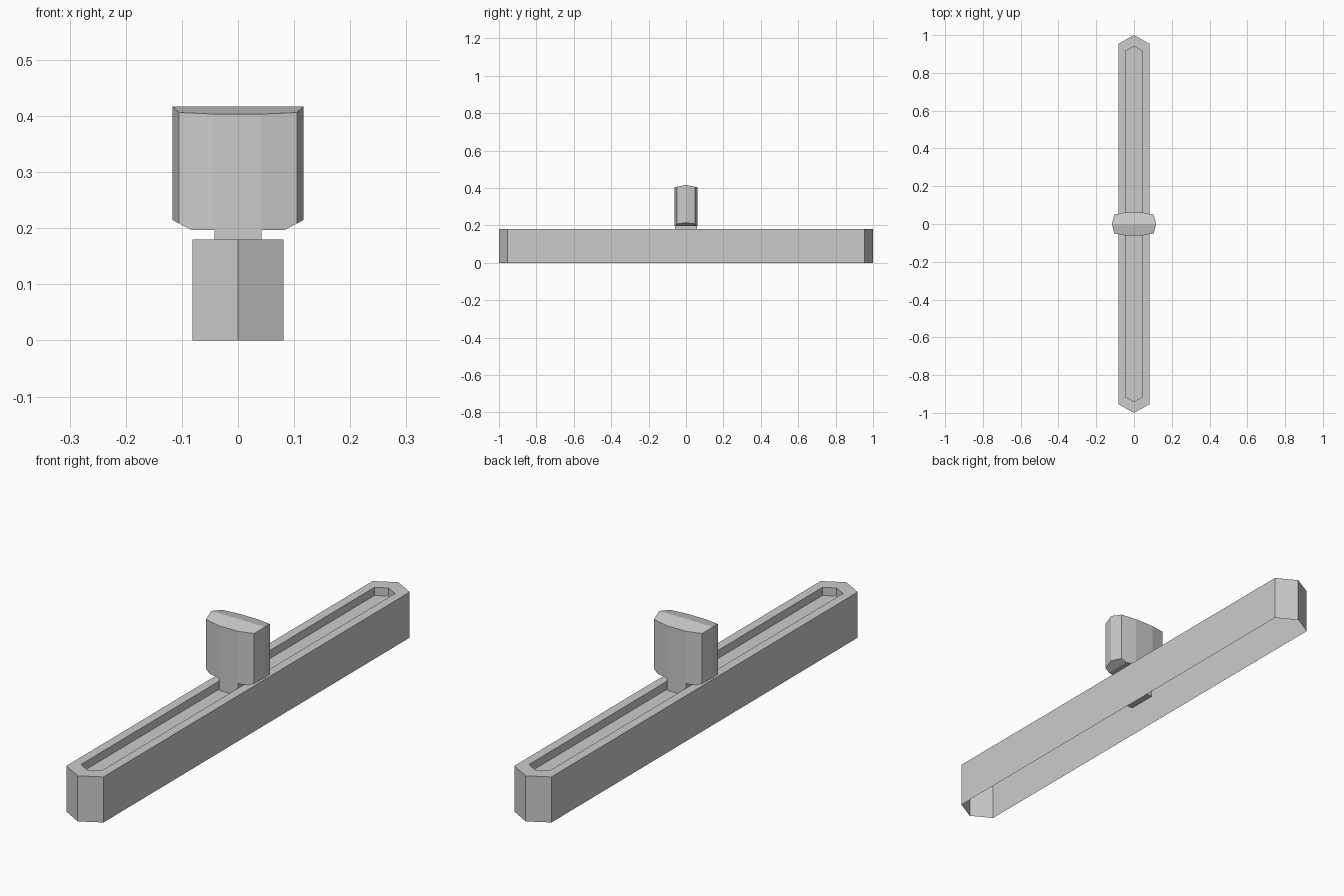
import bpy
import bmesh
from mathutils import Vector

cube = bpy.data.objects.get("Cube")
if cube:
    bpy.data.objects.remove(cube, do_unlink=True)

grey = bpy.data.materials.new("light_grey")
grey.use_nodes = True
grey.diffuse_color = (0.6, 0.6, 0.6, 1)
grey.node_tree.nodes["Principled BSDF"].inputs["Base Color"].default_value = (0.6, 0.6, 0.6, 1)


def finish(bm, name):
    mesh = bpy.data.meshes.new(name)
    bm.to_mesh(mesh)
    bm.free()
    mesh.materials.append(grey)
    obj = bpy.data.objects.new(name, mesh)
    bpy.context.collection.objects.link(obj)
    return obj


def ring(bm, outline, z):
    return [bm.verts.new((x, y, z)) for x, y in outline]


def bridge(bm, a, b):
    n = len(a)
    for i in range(n):
        j = (i + 1) % n
        bm.faces.new((a[i], a[j], b[j], b[i]))


def long_hexagon(half_width, shoulder, tip):
    return [(0, -tip), (half_width, -shoulder), (half_width, shoulder),
            (0, tip), (-half_width, shoulder), (-half_width, -shoulder)]


def prism(bm, outline, bottom, top):
    low, high = ring(bm, outline, bottom), ring(bm, outline, top)
    bridge(bm, low, high)
    bm.faces.new(low[::-1])
    bm.faces.new(high)


def trim(bm, point, normal):
    # cut away everything on the normal side and cap the opening
    geom = bm.verts[:] + bm.edges[:] + bm.faces[:]
    cut = bmesh.ops.bisect_plane(bm, geom=geom, plane_co=point, plane_no=normal,
                                 clear_outer=True, dist=1e-6)
    edges = [e for e in cut["geom_cut"] if isinstance(e, bmesh.types.BMEdge)]
    bmesh.ops.holes_fill(bm, edges=edges)


# Track housing: open underneath, with a shallow slot in the top
bm = bmesh.new()
outer = long_hexagon(0.081, 0.955, 1.0)
inner = long_hexagon(0.045, 0.915, 0.94)
rings = [ring(bm, outer, 0), ring(bm, outer, 0.18),
         ring(bm, inner, 0.18), ring(bm, inner, 0.148)]
for a, b in zip(rings, rings[1:]):
    bridge(bm, a, b)
floor = rings[-1]
bm.faces.new(floor[:4])
bm.faces.new(floor[3:] + floor[:1])
finish(bm, "track_housing")

# Slider stem: passes down through the slot floor
bm = bmesh.new()
prism(bm, [(-0.042, -0.06), (0.042, -0.06), (0.042, 0.06), (-0.042, 0.06)], 0.086, 0.21)
finish(bm, "slider_stem")

# Slider knob: bulged block with a ridged top and chamfered lower ends
bm = bmesh.new()
quarter = [(0.117, 0), (0.105, 0.049), (0.042, 0.062)]
half = quarter + [(-x, y) for x, y in quarter[::-1]]
outline = half + [(x, -y) for x, y in half[-2:0:-1]]
prism(bm, outline, 0.197, 0.45)
for side in (-1, 1):
    trim(bm, Vector((0, 0, 0.417)), Vector((0, side * 0.22, 1)))
    trim(bm, Vector((side * 0.083, 0, 0.197)), Vector((side * 0.013, 0, -0.025)))
bmesh.ops.recalc_face_normals(bm, faces=bm.faces[:])
finish(bm, "slider_knob")
